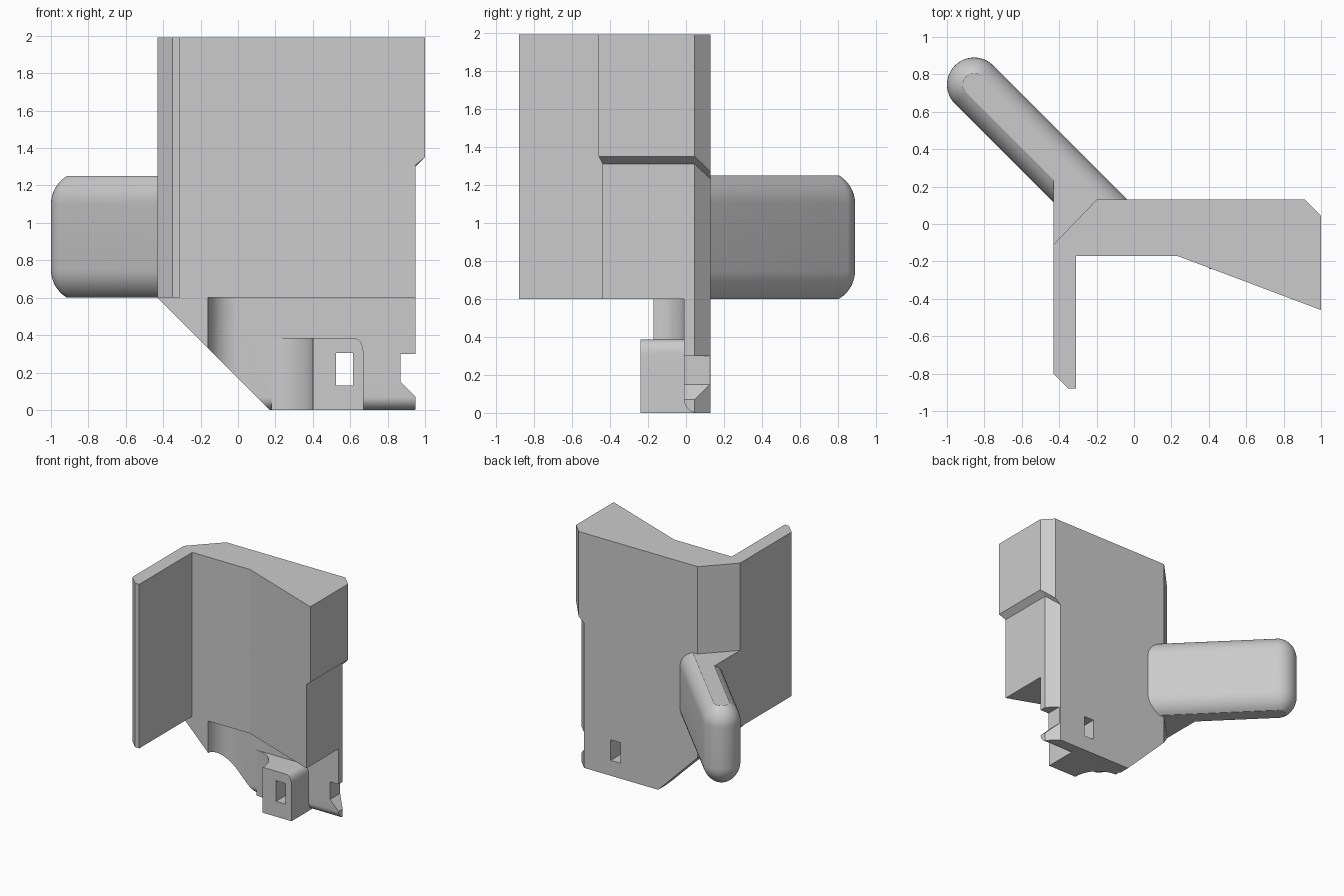
import bpy, bmesh
from math import sin, cos, pi, radians, sqrt
from mathutils import Vector

cube = bpy.data.objects.get("Cube")
if cube:
    bpy.data.objects.remove(cube, do_unlink=True)

grey = bpy.data.materials.new("plain_grey")
grey.use_nodes = True
GREY = (0.6, 0.6, 0.6, 1)
grey.diffuse_color = GREY
grey.node_tree.nodes["Principled BSDF"].inputs["Base Color"].default_value = GREY


def loft(name, rings):
    """Skin a stack of equal-length rings and close both ends."""
    bm = bmesh.new()
    loops = [[bm.verts.new(p) for p in ring] for ring in rings]
    n = len(loops[0])
    for a, b in zip(loops, loops[1:]):
        for i in range(n):
            j = (i + 1) % n
            bm.faces.new((a[i], a[j], b[j], b[i]))
    bm.faces.new(loops[0])
    bm.faces.new(loops[-1])
    bmesh.ops.recalc_face_normals(bm, faces=bm.faces)
    mesh = bpy.data.meshes.new(name)
    bm.to_mesh(mesh)
    bm.free()
    mesh.materials.append(grey)
    obj = bpy.data.objects.new(name, mesh)
    bpy.context.collection.objects.link(obj)
    return obj


def prism(name, pts, axis, lo, hi):
    """Extrude a 2D outline along the given axis."""
    place = {"x": lambda p, t: (t, p[0], p[1]),
             "y": lambda p, t: (p[0], t, p[1]),
             "z": lambda p, t: (p[0], p[1], t)}[axis]
    return loft(name, [[place(p, t) for p in pts] for t in (lo, hi)])


def arc(cx, cy, rx, ry, start, end, n=12):
    angles = [radians(start + (end - start) * i / n) for i in range(n + 1)]
    return [(cx + rx * cos(a), cy + ry * sin(a)) for a in angles]


def select(obj):
    bpy.ops.object.select_all(action="DESELECT")
    obj.select_set(True)
    bpy.context.view_layer.objects.active = obj


def combine(obj, tool, operation):
    """Apply a boolean and discard the tool."""
    mod = obj.modifiers.new("cut", "BOOLEAN")
    mod.operation = operation
    mod.solver = "EXACT"
    mod.object = tool
    tool.hide_render = True
    select(obj)
    bpy.ops.object.modifier_apply(modifier=mod.name)
    bpy.data.objects.remove(tool, do_unlink=True)


def smooth(obj):
    select(obj)
    bpy.ops.object.shade_smooth_by_angle(angle=radians(30))


BACK, LEFT, FLOOR, TOP = 0.13, -0.43, 0.6, 1.99

# Upper body: angled wall whose right end steps in below a sloped ledge
fixed = [(0.92 - 1.12, BACK), (LEFT, -0.11), (LEFT, -0.8), (-0.35, -0.88),
         (-0.31, -0.88), (-0.31, -0.17), (0.23, -0.17)]
wide = [(1.0, -0.46), (1.0, 0.045), (0.915, BACK)]
narrow = [(0.95, -0.44), (0.95, 0.045), (0.865, BACK)]


def body_ring(end, z, slope):
    ring = [(x, y, z) for x, y in fixed]
    return ring + [(x, y, z - slope * (end[0][0] - x)) for x, y in end]


loft("upper_body", [body_ring(narrow, FLOOR, 0), body_ring(narrow, 1.31, 0.95),
                    body_ring(wide, 1.35, 0.95), body_ring(wide, TOP, 0)])

# Lower plate: plan outline trimmed by its front and side silhouettes
plan = [(LEFT, -0.11), (LEFT, -0.17)] + arc(0, -0.17, 0.16, 0.16, 180, 90)
plan += [(0.95, -0.01), (0.95, 0.045), (0.865, BACK), (-0.2, BACK)]
plate = prism("lower_plate", plan, "z", -0.1, FLOOR)
front = [(LEFT - 0.1, 0.7), (LEFT, FLOOR), (0.17, 0), (0.95, 0), (0.95, 0.07),
         (0.87, 0.15), (0.87, 0.3), (1.0, 0.3), (1.0, 0.7)]
combine(plate, prism("front_trim", front, "y", -0.5, 0.5), "INTERSECT")
side = [(-0.4, 0.7), (-0.4, 0.07)] + arc(0.06, 0.07, 0.07, 0.07, 180, 270)
side += [(0.3, 0), (0.3, 0.7)]
combine(plate, prism("side_trim", side, "x", -1, 1.2), "INTERSECT")

# Front lug with a concave flank and a rounded top corner
lug_plan = arc(0.18, -0.23, 0.22, 0.22, 90, 0) + [(0.4, -0.24), (0.8, -0.24),
                                                 (0.8, 0.1), (0.18, 0.1)]
lug = prism("front_lug", lug_plan, "z", -0.1, 0.5)
lug_front = [(0.1, 0), (0.67, 0)] + arc(0.62, 0.31, 0.05, 0.075, 0, 90)
lug_front += [(0.1, 0.385)]
combine(lug, prism("lug_trim", lug_front, "y", -0.5, 0.5), "INTERSECT")

# Slot through lug and plate
slot = [(0.525, 0.13), (0.615, 0.13), (0.615, 0.305), (0.525, 0.305)]
for part in (plate, lug):
    combine(part, prism("slot_cutter", slot, "y", -0.6, 0.6), "DIFFERENCE")
    smooth(part)

# Diagonal arm: capsule in plan with rounded upper and lower rims
tip = Vector((-0.855, 0.745))
along = Vector((1, -1)) / sqrt(2)
across = Vector((1, 1)) / sqrt(2)
RADIUS, LENGTH, ARM_TOP, ROUND = 0.145, 1.025, 1.25, 0.175


def arm_ring(inset, z):
    r = RADIUS - inset
    pts = [(LENGTH, -r)] + arc(0, 0, r, r, 270, 90, 24) + [(LENGTH, r)]
    return [(*(tip + along * a + across * b), z) for a, b in pts]


rim = [radians(59) * i / 8 for i in range(9)]
levels = [(ROUND * (1 - cos(t)), ROUND * (sin(rim[-1]) - sin(t))) for t in rim]
arm = loft("diagonal_arm",
           [arm_ring(d, FLOOR + h) for d, h in reversed(levels)]
           + [arm_ring(d, ARM_TOP - h) for d, h in levels])
smooth(arm)

# Gusset joining the arm to the body corner
prism("arm_gusset", [(LEFT, -0.11), (LEFT, 0.235), (-0.325, BACK), (-0.2, BACK)],
      "z", FLOOR, ARM_TOP)
